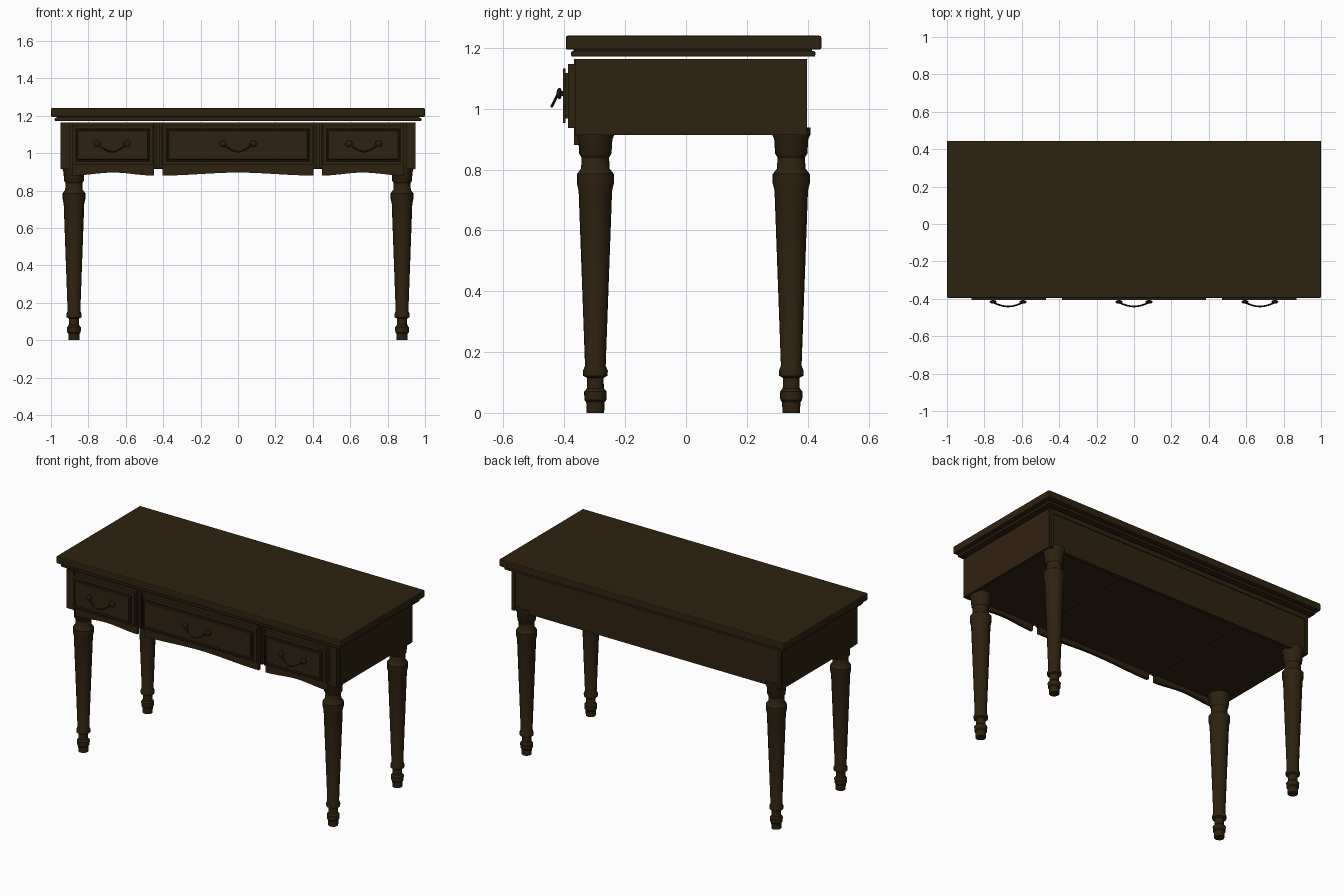
import bpy, bmesh, math

if "Cube" in bpy.data.objects:
    bpy.data.objects.remove(bpy.data.objects["Cube"])


def material(name, rgb):
    m = bpy.data.materials.new(name)
    m.use_nodes = True
    m.diffuse_color = (*rgb, 1)
    m.node_tree.nodes["Principled BSDF"].inputs["Base Color"].default_value = (*rgb, 1)
    return m


wood = material("dark walnut", (0.028, 0.016, 0.005))
metal = material("aged bronze", (0.016, 0.014, 0.006))


def finish(name, bm, mat, smooth=False):
    bmesh.ops.recalc_face_normals(bm, faces=bm.faces)
    me = bpy.data.meshes.new(name)
    bm.to_mesh(me)
    bm.free()
    me.materials.append(mat)
    ob = bpy.data.objects.new(name, me)
    bpy.context.collection.objects.link(ob)
    if smooth:
        bpy.ops.object.select_all(action="DESELECT")
        ob.select_set(True)
        bpy.context.view_layer.objects.active = ob
        bpy.ops.object.shade_smooth_by_angle(angle=math.radians(35))
    return ob


def box(name, x0, x1, y0, y1, z0, z1, bevel=0.0):
    bm = bmesh.new()
    bmesh.ops.create_cube(bm, size=1)
    for v in bm.verts:
        v.co.x = x1 if v.co.x > 0 else x0
        v.co.y = y1 if v.co.y > 0 else y0
        v.co.z = z1 if v.co.z > 0 else z0
    ob = finish(name, bm, wood)
    if bevel:
        mod = ob.modifiers.new("edge", "BEVEL")
        mod.width = bevel
        mod.segments = 2
    return ob


def lathe(name, profile, mat, steps=20):
    # Spin an (radius, height) profile round z
    bm = bmesh.new()
    vs = [bm.verts.new((r, 0, z)) for r, z in profile]
    es = [bm.edges.new(p) for p in zip(vs, vs[1:])]
    bmesh.ops.spin(bm, geom=vs + es, cent=(0, 0, 0), axis=(0, 0, 1),
                   angle=math.tau, steps=steps, use_duplicate=False)
    bmesh.ops.remove_doubles(bm, verts=bm.verts, dist=1e-5)
    return finish(name, bm, mat, True)


def arched_panel(name, x0, x1, z_low, z_top, y0, y1, rise):
    # Board whose lower edge swells upward in the middle
    bm = bmesh.new()
    n = 16
    pts = [(x1, z_top), (x0, z_top)]
    for i in range(n + 1):
        t = i / n
        pts.append((x0 + (x1 - x0) * t, z_low + rise * math.sin(math.pi * t) ** 2))
    face = bm.faces.new([bm.verts.new((x, y0, z)) for x, z in pts])
    out = bmesh.ops.extrude_face_region(bm, geom=[face])
    for v in out["geom"]:
        if isinstance(v, bmesh.types.BMVert):
            v.co.y = y1
    return finish(name, bm, wood)


def drawer_face(name, cx, hw):
    # Moulded plate: raised rim, groove, raised field
    box(name + "_slab", cx - hw - 0.015, cx + hw + 0.015, -0.388, -0.36, 0.937, 1.147)
    box(name + "_neck", cx - hw + 0.012, cx + hw - 0.012, -0.398, -0.385, 0.968, 1.117)
    bm = bmesh.new()
    z0, z1, yf = 0.953, 1.132, -0.405
    vs = [bm.verts.new((x, yf, z)) for x, z in
          ((cx - hw, z0), (cx + hw, z0), (cx + hw, z1), (cx - hw, z1))]
    face = bm.faces.new(vs)
    back = bmesh.ops.extrude_face_region(bm, geom=[face])
    for g in back["geom"]:
        if isinstance(g, bmesh.types.BMVert):
            g.co.y = -0.396
    bm.normal_update()
    bmesh.ops.recalc_face_normals(bm, faces=bm.faces)
    front = min(bm.faces, key=lambda f: f.calc_center_median().y)
    for width, depth in ((0.008, 0), (0.004, -0.006), (0.004, 0), (0.005, 0.005)):
        bmesh.ops.inset_individual(bm, faces=[front], thickness=width, depth=depth)
    finish(name + "_plate", bm, wood)


def handle(name, cx):
    # Two round knobs with a hanging bail between them
    for s in (-1, 1):
        knob = lathe(name + "_knob", [(0, -0.018), (0.008, -0.018), (0.008, -0.008), (0.018, -0.004),
                                      (0.019, 0.002), (0.012, 0.008), (0, 0.01)], metal, 14)
        knob.rotation_euler.x = math.pi / 2
        knob.location = (cx + s * 0.08, -0.416, 1.05)
    cu = bpy.data.curves.new(name + "_bail", "CURVE")
    cu.dimensions = "3D"
    cu.bevel_depth = 0.0045
    cu.bevel_resolution = 2
    cu.use_fill_caps = True
    sp = cu.splines.new("POLY")
    n = 14
    sp.points.add(n)
    for i, p in enumerate(sp.points):
        t = 2 * i / n - 1
        drop = math.cos(t * math.pi / 2)
        p.co = (cx + 0.08 * t, -0.42 - 0.021 * drop, 1.05 - 0.042 * drop, 1)
    cu.materials.append(metal)
    bpy.context.collection.objects.link(bpy.data.objects.new(name + "_bail", cu))


# Table top and the moulding below it
box("table_top", -1, 1, -0.395, 0.445, 1.194, 1.24, 0.006)
box("top_core", -0.97, 0.97, -0.37, 0.415, 1.185, 1.196)
box("top_moulding", -0.98, 0.98, -0.378, 0.425, 1.171, 1.189, 0.005)

# Body
body_low, body_top = 0.914, 1.164
box("back_panel", -0.93, 0.93, 0.37, 0.39, body_low, body_top)
box("back_rail", -0.93, 0.93, 0.385, 0.396, 1.135, body_top)
box("bottom_board", -0.935, 0.935, -0.35, 0.38, 0.922, 0.934)
box("body_cover", -0.935, 0.935, -0.35, 0.38, 1.15, body_top)
for s, side in ((1, "left"), (-1, "right")):
    def span(a, b):
        return sorted((s * a, s * b))
    box(side + "_side_panel", *span(0.93, 0.95), -0.33, 0.388, body_low, body_top)
    box(side + "_front_post", *span(0.9, 0.948), -0.365, -0.325, body_low, body_top)
    box(side + "_post_groove", *span(0.885, 0.905), -0.352, -0.33, body_low, body_top)
    box(side + "_back_post", *span(0.925, 0.946), 0.37, 0.398, body_low, body_top)
    # Divider between drawers, with a fluted front
    box(side + "_divider", *span(0.4, 0.455), -0.35, 0.375, 0.917, body_top)
    for x in (0.415, 0.44):
        box(side + "_divider_flute", *span(x - 0.006, x + 0.006), -0.36, -0.345, 0.917, body_top)
    arched_panel(side + "_drawer_front", *span(0.45, 0.885), 0.88, body_top, -0.368, -0.35, 0.016)
    drawer_face(side + "_drawer", s * 0.67, 0.2)
    handle(side + "_handle", s * 0.673)
arched_panel("middle_drawer_front", -0.403, 0.403, 0.88, body_top, -0.368, -0.35, 0.016)
drawer_face("middle_drawer", 0, 0.385)
handle("middle_handle", 0)

# Turned legs
leg = [(0, 0), (0.029, 0), (0.03, 0.035), (0.036, 0.042), (0.037, 0.07), (0.028, 0.08),
       (0.027, 0.115), (0.04, 0.122), (0.041, 0.138), (0.034, 0.155), (0.055, 0.73),
       (0.061, 0.755), (0.061, 0.785), (0.047, 0.803), (0.045, 0.84), (0.053, 0.852),
       (0.056, 0.9), (0.063, 0.915), (0.063, 0.938), (0, 0.938)]
for y, row in ((-0.298, "front"), (0.346, "back")):
    for x, side in ((0.877, "left"), (-0.877, "right")):
        lathe(row + "_" + side + "_leg", leg, wood).location = (x, y, 0)
